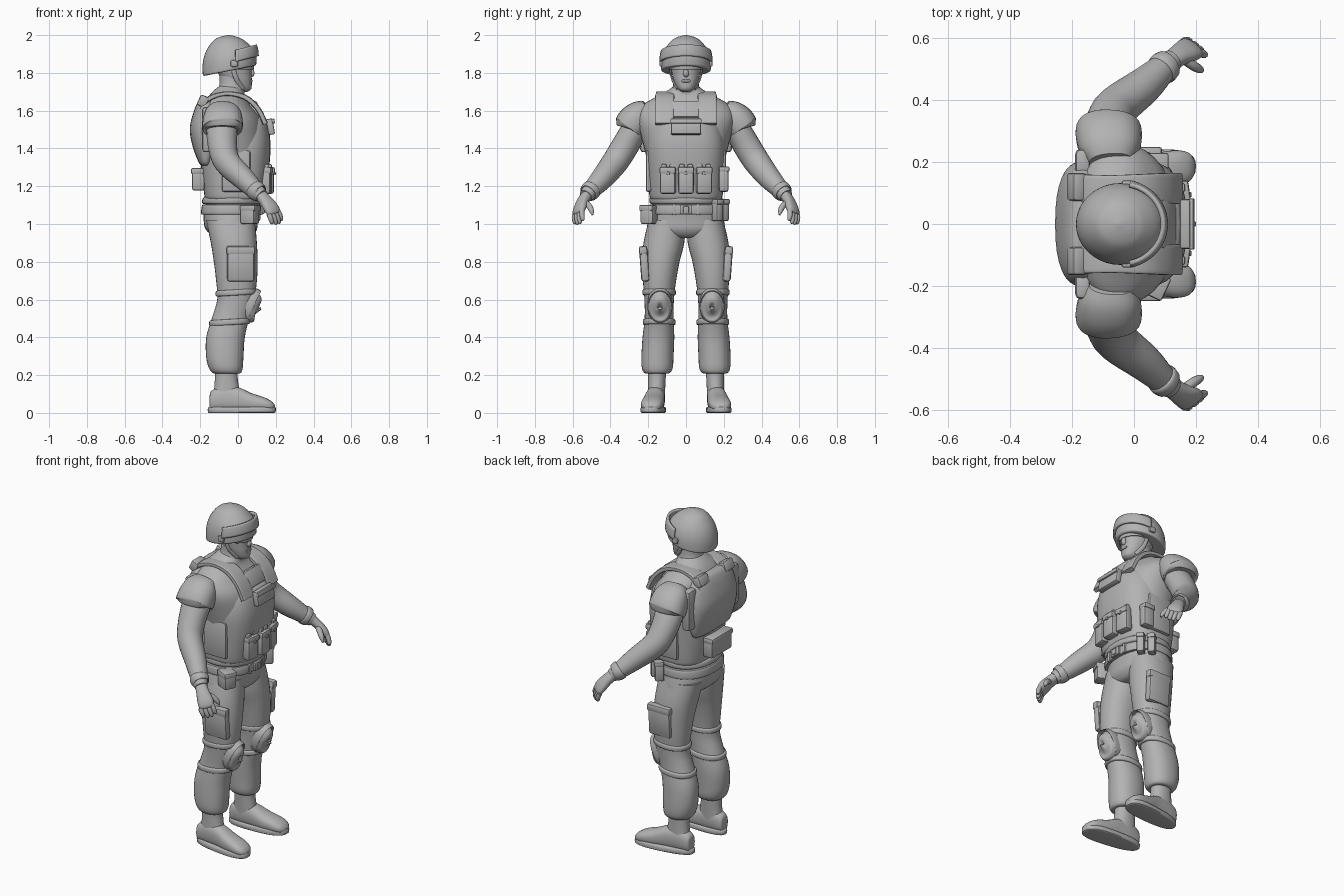
import bpy, bmesh, math
from mathutils import Vector, Matrix

grey = bpy.data.materials.new("plain_grey")
grey.diffuse_color = (0.45, 0.45, 0.45, 1)


def finish(name, bm, mirror=False, angle=40):
    bmesh.ops.recalc_face_normals(bm, faces=bm.faces)
    me = bpy.data.meshes.new(name)
    bm.to_mesh(me)
    bm.free()
    me.materials.append(grey)
    me.shade_smooth()
    me.set_sharp_from_angle(angle=math.radians(angle))
    ob = bpy.data.objects.new(name, me)
    bpy.context.collection.objects.link(ob)
    if mirror:
        m = ob.modifiers.new("mirror", 'MIRROR')
        m.use_axis = (False, True, False)
        m.use_mirror_merge = False
    return ob


def smooth_rows(rows, steps):
    """Catmull-Rom interpolation between rows of numbers."""
    out = []
    for i in range(len(rows) - 1):
        p = [rows[max(i - 1, 0)], rows[i], rows[i + 1], rows[min(i + 2, len(rows) - 1)]]
        for s in range(steps):
            t = s / steps
            out.append([0.5 * (2 * b + (c - a) * t + (2 * a - 5 * b + 4 * c - d) * t * t
                        + (3 * b - a - 3 * c + d) * t ** 3) for a, b, c, d in zip(*p)])
    return out + [list(rows[-1])]


def skin(name, frames, p, n, mirror, warp=None):
    """Skin super-elliptic rings given as (centre, axis1, axis2)."""
    bm = bmesh.new()
    rings = []
    for c, a, b in frames:
        ring = []
        for k in range(n):
            t = 2 * math.pi * k / n
            co, si = math.cos(t), math.sin(t)
            v = c + a * math.copysign(abs(co) ** (2 / p), co) + b * math.copysign(abs(si) ** (2 / p), si)
            ring.append(bm.verts.new(warp(v) if warp else v))
        rings.append(ring)
    for r, s in zip(rings, rings[1:]):
        for k in range(n):
            bm.faces.new((r[k], r[(k + 1) % n], s[(k + 1) % n], s[k]))
    bm.faces.new(rings[0])
    bm.faces.new(rings[-1])
    return finish(name, bm, mirror)


def loft(name, rows, p=2.2, axis='z', n=32, mirror=False, steps=4, warp=None):
    """Rows: position on axis, two centre values, two radii."""
    frames = []
    for h, c1, c2, r1, r2 in smooth_rows(rows, steps):
        if axis == 'z':
            frames.append((Vector((c1, c2, h)), Vector((r1, 0, 0)), Vector((0, r2, 0))))
        else:
            frames.append((Vector((h, c1, c2)), Vector((0, r1, 0)), Vector((0, 0, r2))))
    return skin(name, frames, p, n, mirror, warp)


def tube(name, rows, ref=(0, 1, 0), p=2, n=20, mirror=False, steps=4):
    """Rows: x, y, z, radius along ref, other radius."""
    rows = smooth_rows(rows, steps)
    pts = [Vector(r[:3]) for r in rows]
    frames = []
    for i, r in enumerate(rows):
        t = (pts[min(i + 1, len(pts) - 1)] - pts[max(i - 1, 0)]).normalized()
        a = Vector(ref)
        a = (a - t * a.dot(t)).normalized()
        frames.append((pts[i], a * r[3], t.cross(a) * r[4]))
    return skin(name, frames, p, n, mirror)


def box(name, centre, size, rot=(0, 0, 0), bevel=0.008, mirror=False):
    bm = bmesh.new()
    bmesh.ops.create_cube(bm, size=1, matrix=Matrix.Diagonal((*size, 1)))
    bmesh.ops.bevel(bm, geom=bm.edges[:], offset=bevel, segments=2, affect='EDGES', profile=0.5)
    m = Matrix.Translation(centre)
    for a, ang in zip('ZYX', reversed(rot)):
        m = m @ Matrix.Rotation(math.radians(ang), 4, a)
    bm.transform(m)
    return finish(name, bm, mirror)


def patch(name, f, thick=0.012, nu=24, nv=6):
    """Thin curved sheet from a function of u and v."""
    bm = bmesh.new()
    g = [[bm.verts.new(f(i / nu, j / nv)) for j in range(nv + 1)] for i in range(nu + 1)]
    for i in range(nu):
        for j in range(nv):
            bm.faces.new((g[i][j], g[i + 1][j], g[i + 1][j + 1], g[i][j + 1]))
    ob = finish(name, bm)
    s = ob.modifiers.new("thickness", 'SOLIDIFY')
    s.thickness, s.offset = thick, 0


# Head, neck and face
loft("head", [(1.70, .03, 0, .02, .02), (1.715, .02, 0, .05, .043), (1.755, 0, 0, .073, .064),
              (1.80, -.018, 0, .09, .075), (1.86, -.03, 0, .102, .083), (1.93, -.04, 0, .09, .08)])
loft("neck", [(1.64, -.05, 0, .085, .10), (1.70, -.04, 0, .075, .08), (1.74, -.03, 0, .068, .068),
              (1.82, -.03, 0, .07, .066)])
tube("nose", [(.06, 0, 1.835, .008, .008), (.072, 0, 1.81, .012, .013), (.073, 0, 1.79, .015, .012),
              (.06, 0, 1.782, .008, .005)])
box("mouth", (.071, 0, 1.757), (.012, .045, .014), bevel=.005)
tube("chin_strap", [(-.03, .085, 1.84, .005, .012), (-.01, .075, 1.77, .005, .012),
                    (.025, .045, 1.715, .005, .012)], mirror=True)


def lens(u, v):
    a = (u - .5) * 2.6
    return Vector((-.025 + .105 * math.cos(a), .088 * math.sin(a), 1.818 + .036 * v))


patch("glasses", lens, .008)

# Helmet and its raised goggles
loft("helmet", [(1.81, -.045, 0, .125, .118), (1.812, -.045, 0, .138, .128), (1.825, -.045, 0, .142, .132),
                (1.875, -.045, 0, .141, .129), (1.925, -.047, 0, .122, .112), (1.97, -.05, 0, .083, .078),
                (1.99, -.05, 0, .047, .045), (2.0, -.05, 0, .006, .006)],
     p=2, n=40, warp=lambda v: Vector((v.x, v.y, v.z + (.2 * (v.x + .05) if v.z < 1.98 else 0) * (2 - v.z) / .19)))


def goggle(u, v):
    a = (u - .5) * 2.7
    k = 1 - .07 * v * v
    x = -.045 + .148 * k * math.cos(a)
    return Vector((x, .138 * k * math.sin(a), 1.848 + .062 * v + .27 * (x + .05)))


patch("goggles", goggle, .014)
box("goggle_clip", (-.02, .132, 1.85), (.04, .018, .035), mirror=True)

# Torso and vest
loft("torso", [(1.06, -.03, 0, .148, .18), (1.15, -.025, 0, .145, .18), (1.3, -.02, 0, .165, .197),
               (1.44, -.025, 0, .172, .232), (1.55, -.035, 0, .162, .258), (1.62, -.055, 0, .13, .24),
               (1.67, -.06, 0, .10, .165), (1.705, -.05, 0, .08, .10), (1.73, -.04, 0, .06, .065)])
loft("vest", [(1.135, -.02, 0, .15, .185), (1.15, -.02, 0, .158, .194), (1.3, -.015, 0, .18, .205),
              (1.42, -.015, 0, .187, .21), (1.51, -.02, 0, .182, .195), (1.55, -.022, 0, .172, .17),
              (1.57, -.025, 0, .15, .14)], p=2.7)
tube("shoulder_strap", [(.145, .115, 1.53, .05, .014), (.105, .115, 1.61, .05, .014),
                        (.035, .112, 1.672, .05, .014), (-.07, .112, 1.69, .046, .012),
                        (-.165, .115, 1.655, .045, .014), (-.205, .115, 1.57, .045, .014)], p=6, mirror=True)
box("collar_panel", (.095, 0, 1.6), (.05, .16, .1), (0, -28, 0), .012)
loft("back_panel", [(1.31, -.17, 0, .022, .15), (1.33, -.17, 0, .04, .175), (1.42, -.17, 0, .073, .195),
                    (1.51, -.17, 0, .085, .2), (1.6, -.165, 0, .068, .185), (1.65, -.165, 0, .045, .15),
                    (1.665, -.165, 0, .025, .13)], p=2.4)
box("back_pad", (-.185, .12, 1.65), (.05, .09, .06), (0, 25, 0), .01, True)
box("side_blade", (-.165, .2, 1.5), (.05, .085, .24), bevel=.016, mirror=True)
box("back_pouch", (-.21, 0, 1.235), (.065, .19, .115), bevel=.01)
box("back_pouch_flap", (-.215, 0, 1.28), (.068, .2, .035), bevel=.01)
box("chest_pouch", (.172, 0, 1.515), (.035, .16, .085), (0, -10, 0))
box("chest_flap", (.187, 0, 1.545), (.014, .165, .025), (0, -10, 0), .004)
box("side_plate", (-.01, .198, 1.28), (.15, .03, .22), bevel=.012, mirror=True)

# Magazine pouches with flaps, buttons and tops
for i in (-1, 0, 1):
    y, x = i * .095, .165 - .014 * abs(i)
    box("magazine_pouch", (x, y, 1.225), (.05, .083, .13), (0, 0, 8 * i), .012)
    box("magazine_flap", (x + .003, y, 1.283), (.054, .087, .036), (0, 0, 8 * i), .009)
    box("flap_button", (x + .03, y, 1.268), (.01, .018, .018), bevel=.004)
    for s in (-.022, .022):
        box("magazine_top", (x, y + s, 1.305), (.028, .028, .024), bevel=.006)
box("radio_pouch", (.075, .2, 1.235), (.07, .05, .13), bevel=.012)
box("radio_flap", (.075, .202, 1.29), (.074, .055, .03))

# Belt and belt pouches
loft("vest_hem", [(1.105, -.028, 0, .15, .18), (1.112, -.028, 0, .162, .192), (1.135, -.025, 0, .162, .194),
                  (1.145, -.025, 0, .15, .182)])
loft("belt", [(1.052, -.033, 0, .15, .185), (1.055, -.033, 0, .162, .198), (1.098, -.031, 0, .16, .196),
              (1.102, -.031, 0, .148, .183)], p=2.3)
box("buckle", (.132, 0, 1.077), (.016, .065, .05), bevel=.005)
box("buckle_tongue", (.14, 0, 1.077), (.01, .03, .034), bevel=.003)
box("belt_loop", (.122, .065, 1.077), (.018, .02, .06), bevel=.005, mirror=True)
box("right_belt_pouch", (.062, -.193, 1.05), (.085, .075, .1), (0, 0, -25), .012)
box("right_pouch_flap", (.064, -.195, 1.085), (.09, .08, .032), (0, 0, -25))
for s in (0, 1):
    box("left_belt_pouch", (.09 - .05 * s, .165 + .034 * s, 1.07), (.05, .042, .11), (0, 0, 40), .01)
    box("left_pouch_flap", (.092 - .05 * s, .167 + .034 * s, 1.118), (.054, .046, .03), (0, 0, 40))

# Trousers
loft("hips", [(1.09, -.033, 0, .148, .183), (1.02, -.038, 0, .144, .2), (.97, -.035, 0, .135, .2),
              (.935, -.025, 0, .1, .13), (.925, -.02, 0, .06, .07)])
loft("trouser_leg", [(1.02, -.04, .10, .13, .098), (.9, -.022, .117, .122, .108), (.8, -.012, .132, .116, .098),
                     (.7, -.008, .14, .108, .088), (.6, -.012, .142, .098, .078), (.5, -.04, .142, .099, .077),
                     (.4, -.066, .146, .102, .084), (.3, -.07, .151, .099, .085), (.24, -.065, .152, .09, .082),
                     (.212, -.06, .153, .075, .068), (.208, -.06, .153, .05, .045)], mirror=True)
box("thigh_pocket", (.015, .22, .785), (.145, .045, .18), (-4, 0, 0), .015, True)
box("thigh_pocket_flap", (.015, .228, .86), (.152, .042, .045), (-2, 0, 0), .01, True)

# Knee pads with straps
tube("knee_pad", [(.045, .138, .575, .066, .096), (.078, .138, .565, .066, .095), (.086, .138, .562, .058, .086),
                  (.1, .138, .56, .045, .066), (.11, .138, .556, .02, .03), (.111, .138, .556, .004, .006)],
     p=2.2, n=28, mirror=True)
for z, x, ry in ((.637, -.01, .084), (.482, -.044, .082)):
    loft("knee_strap", [(z - .016, x, .142, .09, ry - .01), (z - .012, x, .142, .107, ry + .003),
                        (z + .012, x, .142, .107, ry + .003), (z + .016, x, .142, .09, ry - .01)],
         mirror=True, warp=lambda v: Vector((v.x, v.y, v.z + .06 * (v.x + .02))))

# Shoes
loft("ankle", [(.26, -.06, .153, .06, .05), (.19, -.062, .154, .06, .047), (.13, -.06, .156, .066, .046),
               (.07, -.06, .158, .075, .046)], mirror=True)
loft("shoe", [(-.15, .158, .06, .02, .03), (-.14, .158, .065, .037, .052), (-.08, .159, .075, .047, .07),
              (0, .164, .07, .052, .066), (.07, .172, .055, .058, .05), (.14, .18, .045, .058, .037),
              (.18, .183, .036, .045, .024), (.196, .184, .03, .02, .01)], p=2.4, axis='x', mirror=True)
loft("shoe_sole", [(0, .018, .17, .17, .055), (.004, .02, .17, .179, .062), (.026, .02, .17, .18, .062),
                   (.032, .02, .17, .174, .056)], p=2.6, mirror=True, steps=2,
     warp=lambda v: Vector((v.x, .17 + (v.y - .17) * (1 + .8 * (v.x - .02)) + .09 * (v.x - .02), v.z)))

# Arms, sleeves and shoulder pads
tube("arm", [(-.08, .2, 1.58, .08, .08), (-.085, .275, 1.49, .082, .072), (-.08, .33, 1.40, .076, .072),
             (-.055, .378, 1.325, .07, .07), (.03, .445, 1.24, .06, .06), (.095, .505, 1.175, .046, .046),
             (.125, .53, 1.148, .036, .036)], ref=(1, 0, 0), n=24, mirror=True)
tube("sleeve_cuff", [(.085, .495, 1.187, .04, .04), (.09, .5, 1.182, .053, .053), (.11, .517, 1.163, .049, .049),
                     (.113, .519, 1.161, .035, .035)], ref=(1, 0, 0), mirror=True)
tube("shoulder_pad", [(-.075, .2, 1.61, .07, .05), (-.078, .235, 1.585, .095, .075), (-.08, .27, 1.55, .105, .088),
                      (-.082, .297, 1.515, .107, .087), (-.082, .303, 1.507, .102, .08),
                      (-.082, .304, 1.505, .08, .06)], ref=(1, 0, 0), p=2.3, n=28, mirror=True)

# Hands
wide = Vector((.72, -.62, .3)).normalized()
tube("palm", [(.115, .522, 1.158, .032, .028), (.145, .545, 1.125, .036, .026), (.175, .562, 1.085, .044, .024),
              (.19, .57, 1.058, .04, .018), (.194, .572, 1.05, .02, .008)], ref=wide, p=2.4, mirror=True)
for k, length in enumerate((.055, .066, .068, .058)):
    c = Vector((.187, .571, 1.062)) + wide * (k - 1.5) * .022
    d = Vector((.45, .1, -.88)) * length
    e = d + Vector((-.006, -.012, -.004))
    tube("finger", [(*(c + d * f + (e - d) * f * f), r, r)
                    for f, r in ((0, .013), (.45, .0135), (.85, .011), (1, .004))],
         ref=wide, n=10, steps=3, mirror=True)
tube("thumb", [(.16, .535, 1.115, .016, .016), (.19, .513, 1.095, .016, .016), (.212, .5, 1.07, .013, .013),
               (.222, .495, 1.048, .005, .005)], ref=(0, 0, 1), n=12, mirror=True)
